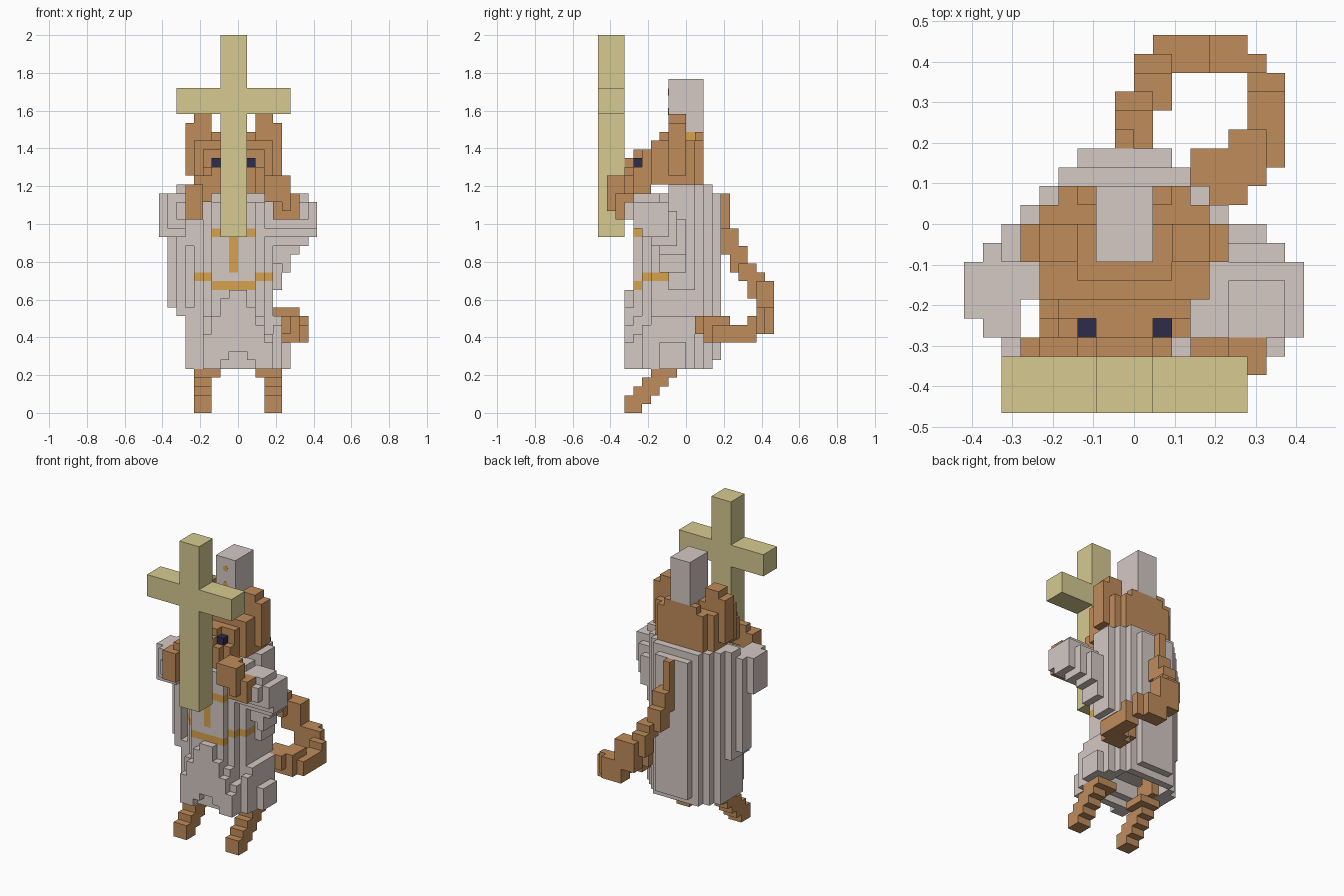
import bpy
import bmesh
from mathutils import Matrix, Vector

if "Cube" in bpy.data.objects:
    bpy.data.objects.remove(bpy.data.objects["Cube"])

V = 2 / 43  # edge of one block


def material(name, rgb):
    m = bpy.data.materials.new(name)
    m.use_nodes = True
    m.diffuse_color = (*rgb, 1)
    bsdf = m.node_tree.nodes["Principled BSDF"]
    bsdf.inputs["Base Color"].default_value = (*rgb, 1)
    bsdf.inputs["Roughness"].default_value = 0.9
    return m


FUR = material("brown fur", (0.52, 0.262, 0.105))
CLOTH = material("pale grey cloth", (0.66, 0.58, 0.55))
WOOD = material("khaki wood", (0.67, 0.59, 0.285))
GOLD = material("gold trim", (0.67, 0.365, 0.075))
EYE = material("dark navy", (0.027, 0.025, 0.07))

owner = {}  # block cell -> part name, so touching parts share no hidden faces
parts = {}  # part name -> {cell: material}


def box(part, mat, x0, x1, y0, y1, z0, z1):
    """Fill a box of blocks; cells already taken keep their part."""
    cells = parts.setdefault(part, {})
    for x in range(x0, x1):
        for y in range(y0, y1):
            for z in range(z0, z1):
                c = (x, y, z)
                if owner.setdefault(c, part) == part:
                    cells[c] = mat


def pair(part, mat, x0, x1, *rest):
    """Box plus its mirror image about the body's middle block."""
    box(part, mat, x0, x1, *rest)
    box(part, mat, -1 - x1, -1 - x0, *rest)


def inside(part, x0, x1, y0, y1, z0, z1):
    return [c for c in parts[part]
            if x0 <= c[0] < x1 and y0 <= c[1] < y1 and z0 <= c[2] < z1]


def paint(part, mat, *limits):
    for c in inside(part, *limits):
        parts[part][c] = mat


def carve(part, *limits):
    for c in inside(part, *limits):
        del parts[part][c], owner[c]


def build(part):
    """Make one mesh from the exposed sides of a part's blocks."""
    cells = parts[part]
    mats = list(dict.fromkeys(cells.values()))
    bm = bmesh.new()
    verts = {}
    for c, mat in cells.items():
        for axis in range(3):
            for s in (0, 1):
                n = list(c)
                n[axis] += 2 * s - 1
                if tuple(n) in owner:
                    continue
                a, b = (axis + 1) % 3, (axis + 2) % 3
                loop = []
                for u, w in ((0, 0), (1, 0), (1, 1), (0, 1)):
                    p = list(c)
                    p[axis] += s
                    p[a] += u
                    p[b] += w
                    p = tuple(p)
                    if p not in verts:
                        verts[p] = bm.verts.new(Vector(p) * V)
                    loop.append(verts[p])
                f = bm.faces.new(loop if s else loop[::-1])
                f.material_index = mats.index(mat)
    me = bpy.data.meshes.new(part)
    bm.to_mesh(me)
    bm.free()
    for m in mats:
        me.materials.append(m)
    bpy.context.collection.objects.link(bpy.data.objects.new(part, me))


# Cross held in front
box("cross", WOOD, -2, 1, -10, -7, 20, 43)
box("cross", WOOD, -7, 6, -10, -7, 34, 37)

# Tall hat with a gold block at its base
box("hat", CLOTH, -2, 1, -2, 2, 32, 38)
box("hat", CLOTH, -2, 1, -2, 0, 31, 32)
box("hat", GOLD, -2, 1, 0, 1, 31, 32)

# Eyes
pair("eyes", EYE, 1, 2, -6, -5, 28, 29)

# Head: skull, cheeks, brow and stepped snout
for b in ((-4, 3, 0, 2, 26, 31), (-3, 2, 1, 2, 31, 32), (-5, 4, 0, 1, 26, 31),
          (-5, 4, -2, 0, 26, 32), (-5, 4, -4, -2, 26, 31), (-3, 2, -3, -2, 31, 32),
          (-4, 3, -5, -4, 25, 30), (-4, 3, -6, -5, 25, 28),
          (-2, 1, -6, -5, 28, 30), (-3, 2, -7, -6, 25, 28),
          (-2, 1, -7, -6, 28, 29)):
    box("head", FUR, *b)

# Ears
pair("ears", FUR, 2, 5, -2, 0, 27, 33)
pair("ears", FUR, 2, 4, -2, 0, 33, 34)

# Hands gripping the cross
for b in ((3, 6, -9, -7, 24, 27), (3, 5, -8, -6, 24, 27),
          (4, 7, -8, -6, 22, 25), (5, 6, -9, -8, 23, 24)):
    box("left_hand", FUR, *b)
for b in ((-6, -4, -8, -6, 22, 26), (-5, -3, -7, -6, 24, 27)):
    box("right_hand", FUR, *b)

# Robe body, one slab per depth row
for b in ((-3, 2, 3, 4, 6, 25), (-4, 3, 2, 3, 5, 26), (-5, 4, 1, 2, 5, 26),
          (-6, 5, -2, 1, 5, 26), (-5, 4, -4, -2, 5, 25), (-6, 5, -4, -2, 5, 12),
          (-4, 3, -5, -4, 6, 24), (-3, 2, -6, -5, 6, 24), (-4, 3, -6, -5, 5, 11)):
    box("robe", CLOTH, *b)
# Skirt folds, rising toward the middle and open between the legs
for x, z0, z1 in ((-4, 5, 9), (-3, 5, 11), (-2, 6, 13), (-1, 7, 14),
                  (0, 7, 14), (1, 6, 12), (2, 5, 10), (3, 5, 8)):
    box("robe", CLOTH, x, x + 1, -7, -6, z0, z1)
# Side folds and drape
for b in ((5, 6, -3, 0, 5, 8), (4, 5, -5, -4, 5, 10), (3, 4, -6, -4, 5, 9),
          (-7, -6, -4, 0, 11, 25), (-8, -7, -3, -1, 12, 21),
          (-7, -5, -2, 0, 25, 26)):
    box("robe", CLOTH, *b)
# Waist tuck and hollow under the hem
carve("robe", 4, 5, -4, 1, 11, 14)
carve("robe", -4, 3, -4, 2, 5, 8)
# Collar, pendant and belt
paint("robe", GOLD, -3, 2, -6, -5, 20, 21)
paint("robe", GOLD, -1, 0, -6, -5, 16, 20)
paint("robe", GOLD, -3, 2, -6, -5, 14, 15)
paint("robe", GOLD, -5, 4, -5, -2, 15, 16)

# Sleeves: columns (x, first y, last y, bottom, top), undersides rising forward;
# the last number lowers the top toward the back
LEFT = ((3, -6, -1, 18, 24), (4, -6, -1, 17, 24), (5, -6, 0, 16, 25),
        (6, -6, 0, 18, 25), (7, -7, -1, 19, 25), (8, -6, -2, 20, 24))
RIGHT = ((-6, -4, -1, 19, 25), (-7, -7, 0, 19, 25),
         (-8, -6, -1, 20, 25), (-9, -5, -2, 20, 25))
for part, columns, back in (("left_sleeve", LEFT, 21), ("right_sleeve", RIGHT, 24)):
    for x, y0, y1, low, top in columns:
        for y in range(y0, y1):
            rise = max(low, 15 - y) if y < -3 else low
            box(part, CLOTH, x, x + 1, y, y + 1, rise, min(top, 31 + y, back - y))

# Legs slanting forward to the feet
for side, x in (("right", -5), ("left", 3)):
    for z, y0, y1 in ((0, -7, -5), (1, -7, -4), (2, -6, -3), (3, -5, -2),
                      (5, -3, 0), (6, -3, 0), (7, -2, 1)):
        box(side + "_leg", FUR, x, x + 2, y0, y1, z, z + 1)
    wide = x if side == "right" else x - 1
    box(side + "_leg", FUR, wide, wide + 3, -4, -1, 4, 5)

# Tail curling from the hip, round the back and up
for b in ((3, 6, 1, 4, 9, 11), (4, 6, 2, 4, 8, 11), (5, 7, 2, 5, 8, 11),
          (6, 8, 3, 8, 8, 10), (6, 8, 7, 8, 8, 11), (5, 7, 8, 9, 9, 12),
          (3, 6, 8, 10, 9, 12), (1, 4, 8, 10, 11, 15), (0, 2, 7, 9, 13, 16),
          (0, 2, 6, 8, 15, 17), (-1, 1, 5, 7, 16, 19), (-1, 1, 4, 6, 18, 21),
          (-1, 0, 4, 5, 20, 25)):
    box("tail", FUR, *b)

for name in parts:
    build(name)

# Gold studs set into the hat front
for name, z in (("upper_hat_stud", 36.5), ("lower_hat_stud", 34.3)):
    me = bpy.data.meshes.new(name)
    bm = bmesh.new()
    bmesh.ops.create_cone(bm, cap_ends=True, segments=8, radius1=0.4 * V,
                          radius2=0.4 * V, depth=0.006,
                          matrix=Matrix.Translation((-0.5 * V, -2 * V + 0.002, z * V))
                          @ Matrix.Rotation(1.5707963, 4, 'X'))
    bm.to_mesh(me)
    bm.free()
    me.materials.append(GOLD)
    bpy.context.collection.objects.link(bpy.data.objects.new(name, me))
